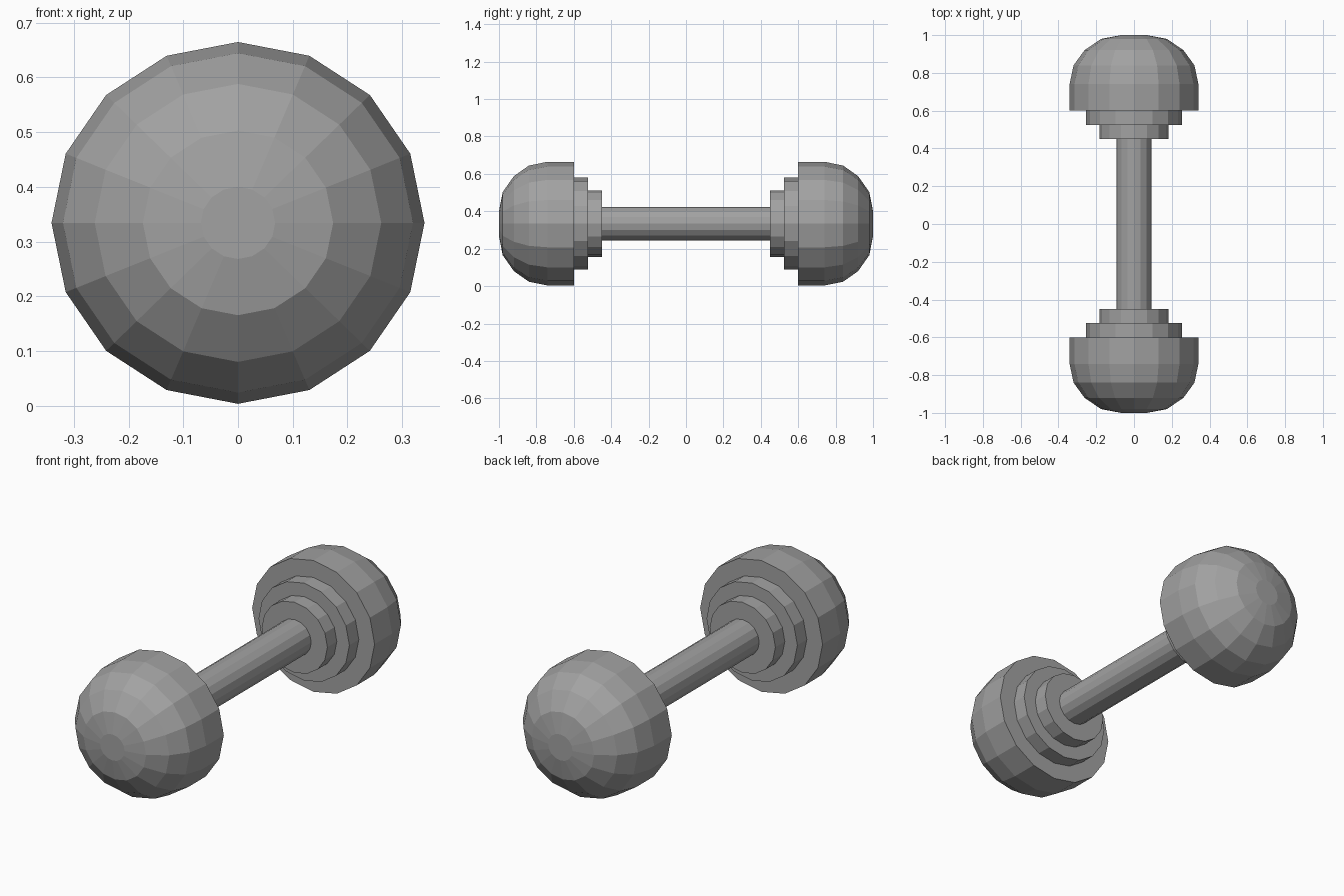
import bpy, bmesh, math

if "Cube" in bpy.data.objects:
    bpy.data.objects.remove(bpy.data.objects["Cube"])

SIDES = 16
AXIS_Z = 0.334
SQUASH = 0.97   # the cross-sections are slightly flattened in height

steel = bpy.data.materials.new("grey_steel")
steel.use_nodes = True
grey = (0.36, 0.36, 0.36, 1)
steel.diffuse_color = grey
steel.node_tree.nodes["Principled BSDF"].inputs["Base Color"].default_value = grey


def lathe(name, profile):
    """Closed solid turned around the y axis from (radius, y) points."""
    bm = bmesh.new()
    rings = []
    for r, y in profile:
        ring = []
        for i in range(SIDES):
            a = math.tau * i / SIDES
            ring.append(bm.verts.new((r * math.cos(a), y,
                                      AXIS_Z + SQUASH * r * math.sin(a))))
        rings.append(ring)
    for low, high in zip(rings, rings[1:]):
        for i in range(SIDES):
            j = (i + 1) % SIDES
            bm.faces.new((low[i], low[j], high[j], high[i]))
    bm.faces.new(rings[0])
    bm.faces.new(rings[-1])
    bmesh.ops.recalc_face_normals(bm, faces=bm.faces)
    mesh = bpy.data.meshes.new(name)
    bm.to_mesh(mesh)
    bm.free()
    mesh.materials.append(steel)
    obj = bpy.data.objects.new(name, mesh)
    bpy.context.collection.objects.link(obj)
    return obj


# Grip bar
lathe("handle", [(0.093, -0.46), (0.093, 0.46)])

# Stepped collars and domed weight at each end
dome = [(0.341, 0.6), (0.341, 0.74), (0.32, 0.84),
        (0.262, 0.92), (0.174, 0.98), (0.068, 1.0)]
for label, s in (("front", -1), ("back", 1)):
    lathe(label + "_inner_collar", [(0.183, s * 0.45), (0.183, s * 0.525)])
    lathe(label + "_outer_collar", [(0.253, s * 0.525), (0.253, s * 0.6)])
    lathe(label + "_weight", [(r, s * y) for r, y in dome])
